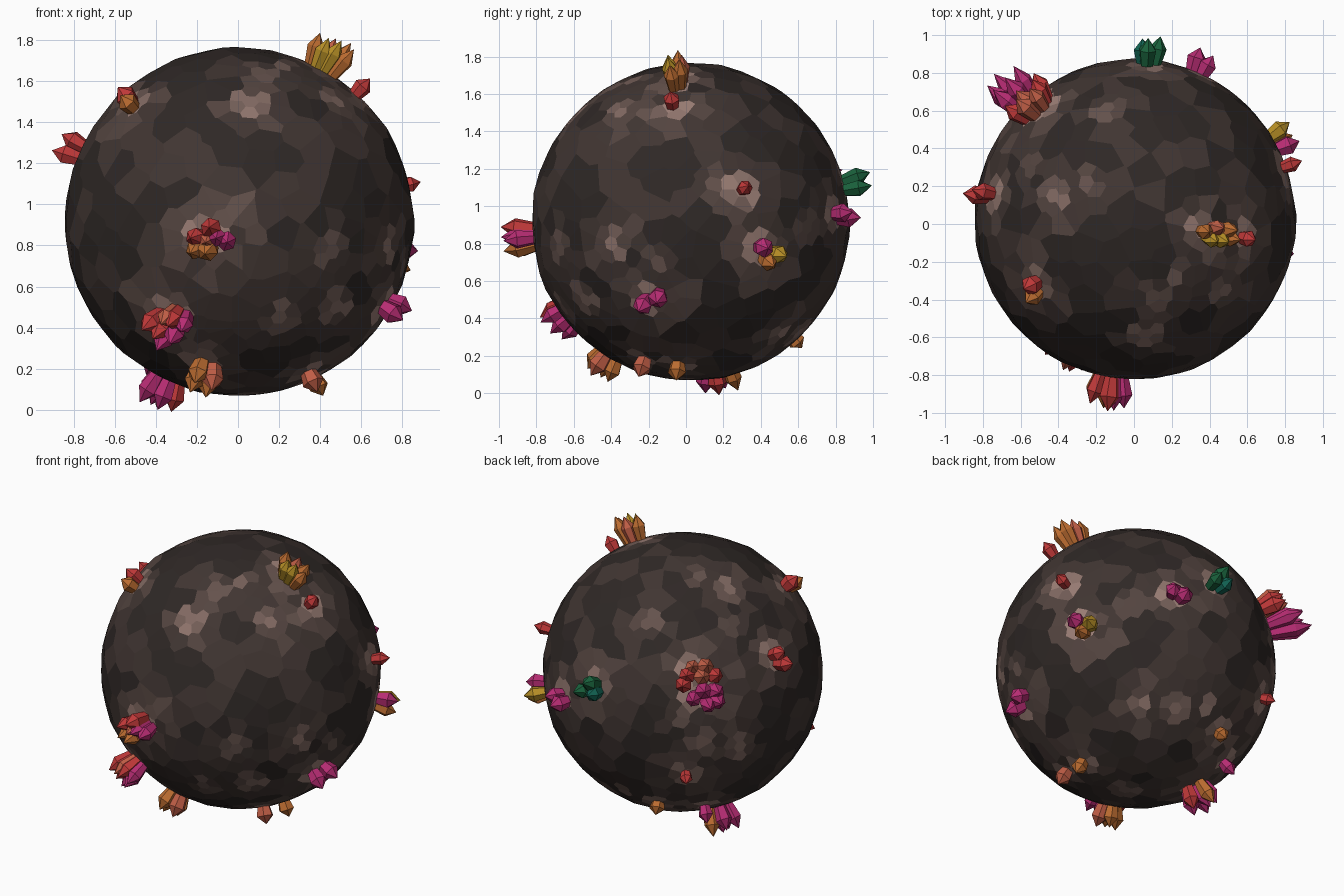
import bpy, bmesh, math, random
from mathutils import Vector as V

if "Cube" in bpy.data.objects:
    bpy.data.objects.remove(bpy.data.objects["Cube"])

random.seed(4)
C = V((0.005, 0.025, 0.915))   # boulder centre
R = 0.845

# Directions used to place things: right, up, toward-viewer, (origin, scale)
def oblique(az, el, cx, cy):
    a, e = math.radians(az), math.radians(el)
    f = V((math.sin(a) * math.cos(e), math.cos(a) * math.cos(e), math.sin(e)))
    r = V((-math.cos(a), math.sin(a), 0))
    return (r, f.cross(r), f, (cx, cy))

X, Y, Z = V((1, 0, 0)), V((0, 1, 0)), V((0, 0, 1))
VIEWS = {"front": (X, Z, -Y, None), "right": (Y, Z, X, None), "top": (X, Y, Z, None),
         "bottom": (X, Y, -Z, None),
         "back_left": oblique(-35.5, 25, 682, 670), "back_right": oblique(40, -30, 1136, 669)}

def direction(view, a, b, rad):
    """Unit vector from the boulder centre to a point seen at (a, b)."""
    r, u, f, o = VIEWS[view]
    if o:
        a, b = (a - o[0]) / 165, (o[1] - b) / 165
    else:
        a, b = a - C.dot(r), b - C.dot(u)
    d = math.sqrt(max(rad * rad - a * a - b * b, 0.0))
    return (r * a + u * b + f * d).normalized()

def material(name, rgb):
    m = bpy.data.materials.new(name)
    m.diffuse_color = (*rgb, 1)
    m.use_nodes = True
    m.node_tree.nodes["Principled BSDF"].inputs["Base Color"].default_value = m.diffuse_color
    return m

COL = {"R": material("red", (.52, .04, .04)), "O": material("orange", (.5, .15, .03)),
       "C": material("coral", (.52, .11, .06)), "Y": material("yellow", (.48, .28, .02)),
       "M": material("magenta", (.47, .025, .17)), "G": material("green", (.01, .12, .045)),
       "T": material("teal", (.006, .13, .09))}
KEYS = list(COL)

def finish(bm, name, mats):
    bmesh.ops.recalc_face_normals(bm, faces=bm.faces)
    me = bpy.data.meshes.new(name)
    bm.to_mesh(me)
    bm.free()
    for m in mats:
        me.materials.append(m)
    ob = bpy.data.objects.new(name, me)
    bpy.context.collection.objects.link(ob)

def crystal(bm, base, axis, length, rad, mat):
    """Six-sided gem: narrow foot, wide shoulder, pointed tip."""
    q = axis.to_track_quat('Z', 'Y')
    turn = random.uniform(0, 1)
    rings = []
    for t, k in ((0, .6), (.66, 1.0)):
        rings.append([bm.verts.new(base + q @ V((math.cos(turn + i * math.pi / 3) * rad * k,
                      math.sin(turn + i * math.pi / 3) * rad * k, t * length))) for i in range(6)])
    tip = bm.verts.new(base + axis * length)
    faces = [bm.faces.new(rings[0][::-1])]
    for i in range(6):
        j = (i + 1) % 6
        faces.append(bm.faces.new((rings[0][i], rings[0][j], rings[1][j], rings[1][i])))
        faces.append(bm.faces.new((rings[1][i], rings[1][j], tip)))
    for f in faces:
        f.material_index = KEYS.index(mat)

spots = []   # (direction, brightness) of pale patches

def cluster(name, view, h, items, rad=.05):
    bm = bmesh.new()
    dirs = [direction(view, a, b, R + .6 * h) for _, a, b in items]
    mid = sum(dirs, V()).normalized()
    for d, (c, _, _) in zip(dirs, items):
        hh = h * random.uniform(.85, 1.0)
        foot = d.lerp(mid, .3).normalized()
        base, tip = C + foot * (R - .04), C + d * (R + hh)
        tip += (tip - base) * 0.02
        crystal(bm, base, (tip - base).normalized(), (tip - base).length,
                rad * random.uniform(.92, 1.08), c)
        spots.append((foot, 1.0))
    finish(bm, "crystals_" + name, COL.values())

# Crystal clusters, each placed as seen from a convenient side
cluster("front", "front", .18, [("R", -.22, .84), ("C", -.15, .82), ("R", -.13, .89), ("M", -.05, .82),
        ("O", -.22, .77), ("O", -.15, .77), ("M", -.10, .84)])
cluster("front_low", "front", .17, [("R", -.44, .42), ("C", -.35, .45), ("R", -.39, .38), ("M", -.26, .41),
        ("M", -.37, .33), ("M", -.31, .36), ("R", -.32, .44)])
cluster("underside_left", "bottom", .17, [("M", -.45, .12), ("M", -.37, .10), ("R", -.31, .17),
        ("M", -.40, .20), ("O", -.37, .26), ("M", -.44, .22)])
cluster("underside_front", "bottom", .15, [("O", -.20, -.50), ("C", -.12, -.48), ("O", -.15, -.40),
        ("O", -.22, -.43)])
cluster("underside_right_a", "bottom", .11, [("O", .40, -.05)])
cluster("underside_right_b", "bottom", .11, [("C", .37, -.24)])
cluster("right_low", "right", .13, [("M", -.24, .46), ("M", -.15, .50)])
cluster("right_rear", "right", .14, [("M", .42, .78), ("Y", .51, .74), ("O", .45, .69)])
cluster("right_single", "right", .11, [("R", .32, 1.10)], .042)
cluster("crown", "top", .18, [("O", .38, -.04), ("C", .45, -.02), ("O", .51, -.03), ("Y", .42, -.09),
        ("Y", .47, -.09), ("O", .53, -.08)], .045)
cluster("crown_single", "top", .12, [("R", .62, -.08)], .045)
cluster("front_left_high", "top", .12, [("R", -.56, -.33), ("O", -.55, -.40)])
cluster("left_high", "back_left", .14, [("R", 778, 651), ("R", 785, 663)])
cluster("rear_left_long", "back_left", .25, [("M", 690, 698), ("M", 701, 689), ("M", 715, 690),
        ("M", 706, 704), ("M", 716, 700)])
cluster("rear_left_short", "back_left", .16, [("C", 690, 665), ("C", 704, 664), ("R", 715, 674),
        ("R", 680, 684), ("R", 684, 674), ("C", 700, 675)])
cluster("rear_green", "back_left", .15, [("G", 587, 681), ("T", 589, 693), ("G", 578, 689)], .045)
cluster("rear_magenta", "back_right", .13, [("M", 1174, 588), ("M", 1186, 594)])
cluster("rear_low_orange", "back_right", .09, [("O", 1224, 737)], .045)
cluster("rear_low_red", "back_left", .09, [("R", 684, 778)], .042)
cluster("underside_rear", "back_right", .11, [("M", 1230, 770)], .042)

# Bare pale patches on the rock
for view, pts in {
    "front": [(.06, 1.5), (.46, .77), (.48, .5), (.1, 1.65), (-.38, .5), (-.15, .27), (.2, .45)],
    "right": [(-.35, 1.5), (-.15, .7), (.14, 1.12), (.6, .32), (-.15, 1.5), (-.4, .8)],
    "top": [(-.43, .15), (-.25, .22), (.22, -.28), (.08, -.6), (.5, -.35), (-.55, .28)],
    "back_right": [(1145, 703), (1205, 710), (1130, 603), (1016, 665), (1125, 790)],
    "back_left": [(738, 745), (645, 622), (680, 710), (700, 740)]}.items():
    for a, b in pts:
        spots.append((direction(view, a, b, R), random.uniform(.3, .8)))

# Cell centres: fine rosettes at patches, coarse scatter elsewhere
cells = []
def add(d, gap, tone):
    if all((d - c).length > gap for c, _ in cells):
        cells.append((d, tone))

for s, w in spots:
    add(s, .06, w)
for s, w in spots:
    u = s.orthogonal().normalized()
    v = s.cross(u)
    for ring, n in ((.085, 6), (.165, 10)):
        for i in range(n):
            a = i * math.tau / n + w * 5
            add((s + (u * math.cos(a) + v * math.sin(a)) * ring).normalized(), .07,
                w * random.uniform(.3, .95) * (1 if ring < .1 else .35))
N = 420
for i in range(N):
    z = 1 - (2 * i + 1) / N
    a = i * 2.39996
    r = math.sqrt(1 - z * z)
    d = V((r * math.cos(a), r * math.sin(a), z)) + V([random.uniform(-.04, .04) for _ in range(3)])
    d.normalize()
    add(d, .10, random.uniform(0, .14))

# Faceted boulder: flat cells tangent to the sphere (dual of the hull)
hull = bmesh.new()
tone = {}
for d, t in cells:
    tone[hull.verts.new(d)] = t
bmesh.ops.convex_hull(hull, input=hull.verts[:])
hull.faces.ensure_lookup_table()
hull.normal_update()
rock = bmesh.new()
corner = {}
for f in hull.faces:
    n = f.normal if f.normal.dot(f.verts[0].co) > 0 else -f.normal
    corner[f] = rock.verts.new(C + n * (R / n.dot(f.verts[0].co)))
STEPS = 8
for p in hull.verts:
    if len(p.link_faces) < 3:
        continue
    u = p.co.orthogonal().normalized()
    v = p.co.cross(u)
    ring = sorted((corner[f] for f in p.link_faces),
                  key=lambda c: math.atan2((c.co - C).dot(v), (c.co - C).dot(u)))
    rock.faces.new(ring).material_index = min(STEPS - 1, int(tone[p] * STEPS * .999 + random.random() * .7))
hull.free()
dark, pale = V((.028, .021, .019)), V((.33, .21, .18))
finish(rock, "boulder", [material("rock_%d" % i, dark.lerp(pale, (i / (STEPS - 1)) ** 1.3))
                         for i in range(STEPS)])
